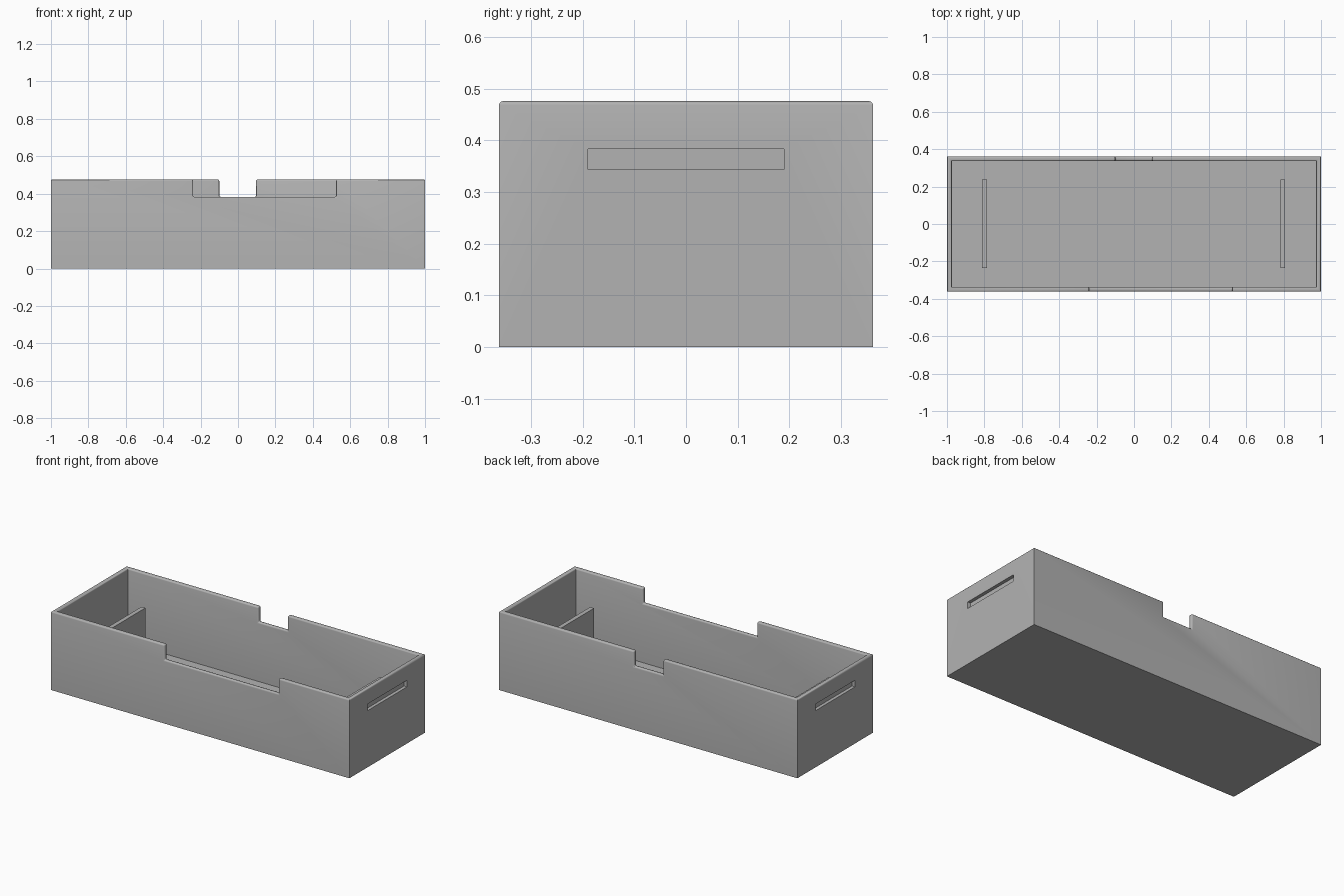
import bpy, bmesh
from mathutils import Vector

cube = bpy.data.objects.get("Cube")
if cube:
    bpy.data.objects.remove(cube, do_unlink=True)

HALF_X, HALF_Y, HEIGHT = 1.0, 0.362, 0.476
WALL = 0.026
NOTCH_Z = 0.383
SLOT_DEPTH = 0.02

grey = bpy.data.materials.new("plain_grey")
grey.use_nodes = True
grey.diffuse_color = (0.45, 0.45, 0.45, 1)
grey.node_tree.nodes["Principled BSDF"].inputs["Base Color"].default_value = (0.45, 0.45, 0.45, 1)


def block(name, low, high):
    """Axis-aligned block between two opposite corners."""
    low, high = Vector(low), Vector(high)
    bm = bmesh.new()
    bmesh.ops.create_cube(bm, size=1)
    for v in bm.verts:
        v.co = (low + high) / 2 + v.co * (high - low)
    mesh = bpy.data.meshes.new(name)
    bm.to_mesh(mesh)
    bm.free()
    mesh.materials.append(grey)
    obj = bpy.data.objects.new(name, mesh)
    bpy.context.collection.objects.link(obj)
    return obj


def carve(obj, cutters):
    """Subtract every cutter, bake the result and drop the cutters."""
    for cutter in cutters:
        cutter.hide_render = True
        mod = obj.modifiers.new("cut", 'BOOLEAN')
        mod.operation, mod.solver, mod.object = 'DIFFERENCE', 'EXACT', cutter
    graph = bpy.context.evaluated_depsgraph_get()
    baked = bpy.data.meshes.new_from_object(obj.evaluated_get(graph))
    obj.modifiers.clear()
    obj.data = baked
    for cutter in cutters:
        bpy.data.objects.remove(cutter, do_unlink=True)


def soften(obj, above, width):
    """Round all sharp edges lying wholly above a height."""
    bm = bmesh.new()
    bm.from_mesh(obj.data)
    bmesh.ops.remove_doubles(bm, verts=bm.verts, dist=0.0001)
    bmesh.ops.dissolve_limit(bm, angle_limit=0.01, verts=bm.verts, edges=bm.edges)
    edges = [e for e in bm.edges if min(v.co.z for v in e.verts) > above
             and e.calc_face_angle(0) > 0.5]
    bmesh.ops.bevel(bm, geom=edges, offset=width, segments=3, profile=0.5,
                    affect='EDGES', clamp_overlap=True)
    bm.to_mesh(obj.data)
    bm.free()


# Open box: hollow, then a wide front notch and a narrow back notch
tray = block("tray", (-HALF_X, -HALF_Y, 0), (HALF_X, HALF_Y, HEIGHT))
carve(tray, [
    block("hollow", (WALL - HALF_X, WALL - HALF_Y, WALL), (HALF_X - WALL, HALF_Y - WALL, 1)),
    block("front_notch", (-0.24, -0.5, NOTCH_Z), (0.525, -0.2, 1)),
    block("back_notch", (-0.1, 0.2, NOTCH_Z), (0.097, 0.5, 1)),
])
soften(tray, NOTCH_Z - 0.01, 0.008)

# Blind grip slots in both ends
slots = []
for side in (-1, 1):
    inner, outer = sorted((side * (HALF_X - SLOT_DEPTH), side * (HALF_X + 0.1)))
    slots.append(block("grip_slot", (inner, -0.19, 0.343), (outer, 0.19, NOTCH_Z)))
carve(tray, slots)

# Upright support plates inside
plates = [block(name, (x - 0.013, -0.236, WALL - 0.005), (x + 0.013, 0.238, 0.325))
          for name, x in (("left_support_plate", 0.795), ("right_support_plate", -0.8))]

# Smooth shading with crisp corners
bpy.ops.object.select_all(action='DESELECT')
for obj in [tray] + plates:
    obj.select_set(True)
bpy.context.view_layer.objects.active = tray
bpy.ops.object.shade_smooth_by_angle(angle=0.6)
